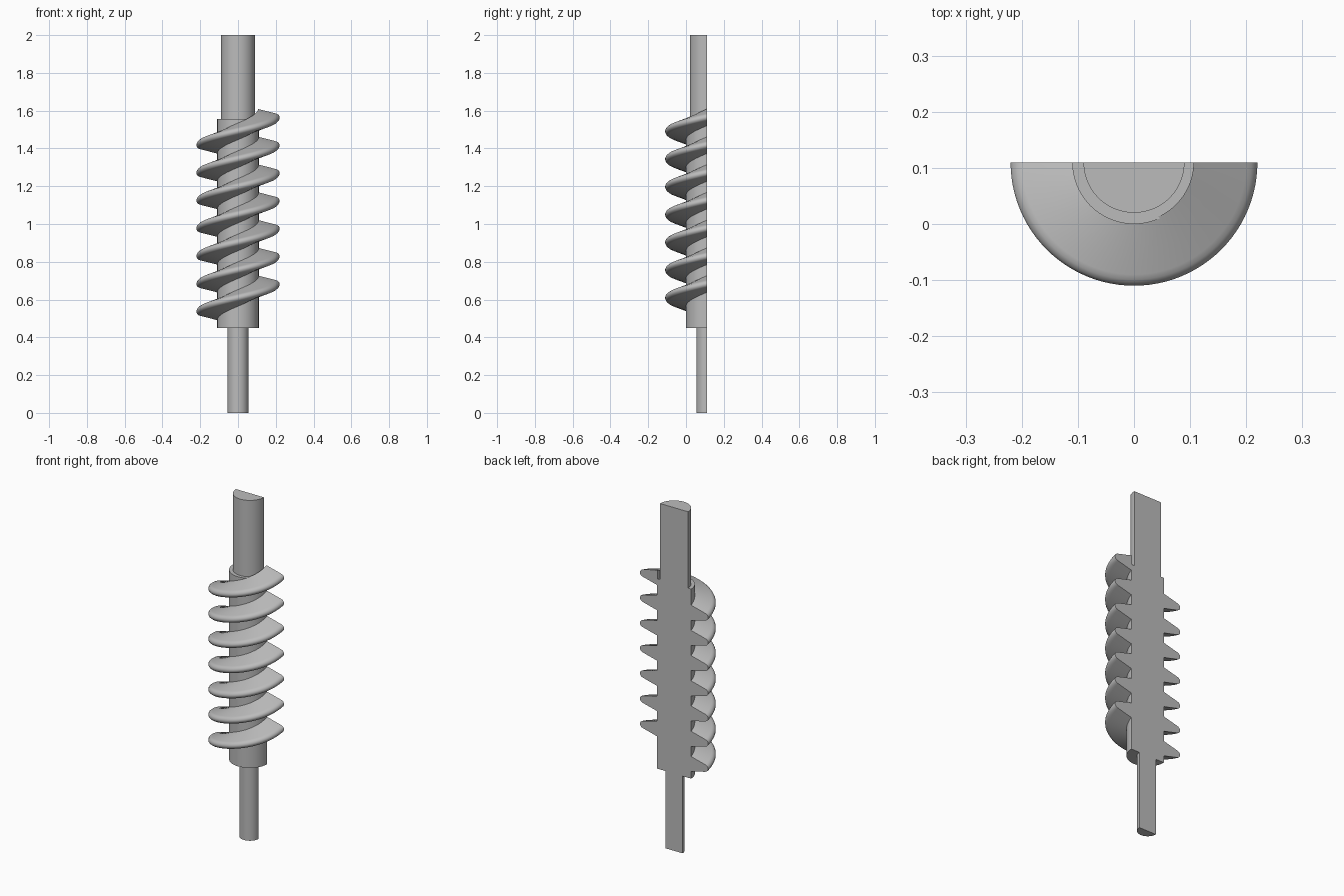
import bpy, bmesh, math
from mathutils import Vector

if "Cube" in bpy.data.objects:
    bpy.data.objects.remove(bpy.data.objects["Cube"])

CUT_Y = 0.11      # plane of the lengthwise cut, holding the axis
SPACING = 0.147   # height between threads, and rise per half turn
THREADS = 7

steel = bpy.data.materials.new("grey steel")
steel.use_nodes = True
colour = (0.5, 0.5, 0.5, 1)
steel.diffuse_color = colour
steel.node_tree.nodes["Principled BSDF"].inputs["Base Color"].default_value = colour


def half_sweep(name, profile, steps, rise=0.0, closed=False):
    """Turn an (r, z) profile half a turn round the front, and cap the cut."""
    bm = bmesh.new()
    verts = [bm.verts.new((-r, 0, z)) for r, z in profile]
    pairs = list(zip(verts, verts[1:]))
    if closed:
        pairs.append((verts[-1], verts[0]))
    edges = [bm.edges.new(p) for p in pairs]
    bmesh.ops.spin(bm, geom=verts + edges, cent=(0, 0, 0), axis=(0, 0, 1),
                   dvec=Vector((0, 0, rise / steps)), angle=math.pi, steps=steps)
    bmesh.ops.remove_doubles(bm, verts=bm.verts[:], dist=1e-5)
    bmesh.ops.holes_fill(bm, edges=[e for e in bm.edges if e.is_boundary], sides=0)
    bmesh.ops.recalc_face_normals(bm, faces=bm.faces[:])
    mesh = bpy.data.meshes.new(name)
    bm.to_mesh(mesh)
    bm.free()
    mesh.materials.append(steel)
    obj = bpy.data.objects.new(name, mesh)
    obj.location.y = CUT_Y
    bpy.context.collection.objects.link(obj)
    bpy.ops.object.select_all(action='DESELECT')
    obj.select_set(True)
    bpy.context.view_layer.objects.active = obj
    bpy.ops.object.shade_smooth_by_angle(angle=math.radians(35))
    return obj


# Stepped shaft: thin lower journal, worm core, upper journal
half_sweep("stepped_shaft",
           [(0, 0), (0.055, 0), (0.055, 0.45), (0.11, 0.45),
            (0.11, 1.555), (0.09, 1.555), (0.09, 2), (0, 2)], 48)

# Tapered thread section with a rounded tip, mirrored about its middle
lower = [(0.106, -0.045), (0.2, -0.021), (0.209, -0.018), (0.216, -0.012), (0.22, -0.004)]
section = lower + [(r, -z) for r, z in reversed(lower)]
thread = half_sweep("worm_thread", section, 48, rise=SPACING, closed=True)
thread.location.z = 0.535

# Repeat the half-turn thread up the core
stack = thread.modifiers.new("thread_stack", 'ARRAY')
stack.count = THREADS
stack.use_relative_offset = False
stack.use_constant_offset = True
stack.constant_offset_displace = (0, 0, SPACING)
